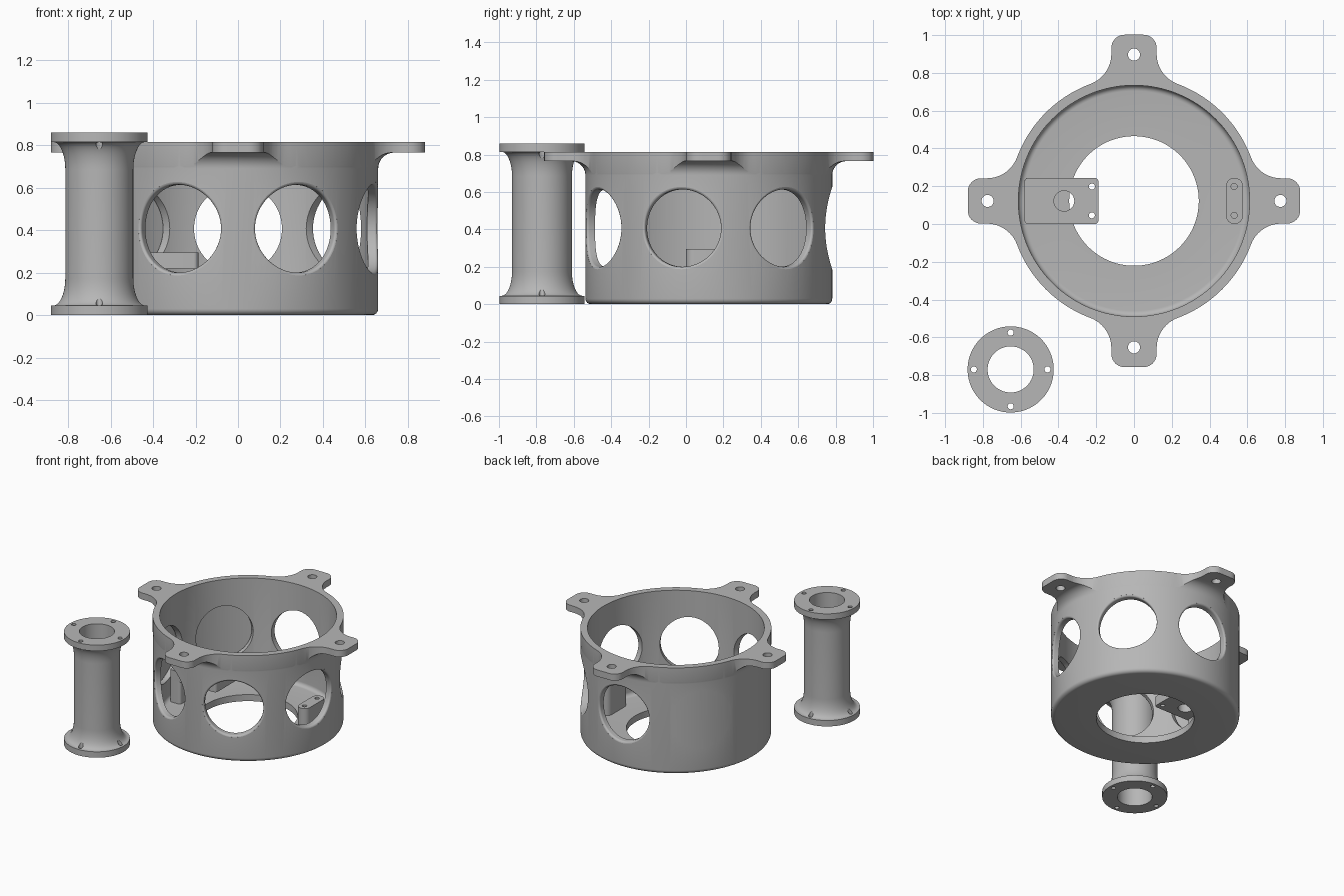
import bpy, bmesh, math
from math import sin, cos, pi, sqrt, radians

if "Cube" in bpy.data.objects:
    bpy.data.objects.remove(bpy.data.objects["Cube"])

CY = 0.122            # cup centre on y
SX, SY = -0.653, -0.77  # spool centre
TOP = 0.815           # cup rim height
R_OUT, R_IN = 0.66, 0.612

grey = bpy.data.materials.new("plain grey")
grey.diffuse_color = (0.47, 0.47, 0.47, 1)
grey.use_nodes = True
grey.node_tree.nodes["Principled BSDF"].inputs["Base Color"].default_value = grey.diffuse_color


def make(name, bm):
    bmesh.ops.recalc_face_normals(bm, faces=bm.faces)
    me = bpy.data.meshes.new(name)
    bm.to_mesh(me)
    bm.free()
    me.materials.append(grey)
    ob = bpy.data.objects.new(name, me)
    bpy.context.collection.objects.link(ob)
    return ob


def arc(cx, cy, r, a0, a1, n=8):
    return [(cx + r * cos(radians(a0 + (a1 - a0) * i / n)),
             cy + r * sin(radians(a0 + (a1 - a0) * i / n))) for i in range(n + 1)]


def bridge(bm, rings, closed):
    """Quads between consecutive vertex rings."""
    n = len(rings[0])
    pairs = list(zip(rings, rings[1:])) + ([(rings[-1], rings[0])] if closed else [])
    for a, b in pairs:
        for i in range(n):
            j = (i + 1) % n
            bm.faces.new((a[i], a[j], b[j], b[i]))


def lathe(name, profile, cx, cy, seg):
    """Revolve a closed (radius, z) profile."""
    bm = bmesh.new()
    rings = [[bm.verts.new((cx + r * cos(2 * pi * i / seg), cy + r * sin(2 * pi * i / seg), z))
              for i in range(seg)] for r, z in profile]
    bridge(bm, rings, True)
    return make(name, bm)


def prism(name, outline, z0, z1):
    bm = bmesh.new()
    rings = [[bm.verts.new((x, y, z)) for x, y in outline] for z in (z0, z1)]
    bridge(bm, rings, False)
    for ring in rings:
        bm.faces.new(ring)
    return make(name, bm)


def drills(name, spots, z0, z1):
    """One cutter mesh of upright cylinders; spots are (x, y, radius)."""
    bm = bmesh.new()
    for x, y, r in spots:
        rings = [[bm.verts.new((x + r * cos(2 * pi * i / 32), y + r * sin(2 * pi * i / 32), z))
                  for i in range(32)] for z in (z0, z1)]
        bridge(bm, rings, False)
        for ring in rings:
            bm.faces.new(ring)
    return make(name, bm)


def boolean(ob, cutter, op="DIFFERENCE"):
    mod = ob.modifiers.new(op, "BOOLEAN")
    mod.operation, mod.object, mod.solver = op, cutter, "EXACT"
    dg = bpy.context.evaluated_depsgraph_get()
    me = bpy.data.meshes.new_from_object(ob.evaluated_get(dg))
    ob.modifiers.clear()
    ob.data = me
    bpy.data.objects.remove(cutter)


def rounded_rect(x0, x1, y0, y1, r):
    return (arc(x1 - r, y0 + r, r, -90, 0) + arc(x1 - r, y1 - r, r, 0, 90)
            + arc(x0 + r, y1 - r, r, 90, 180) + arc(x0 + r, y0 + r, r, 180, 270))


# Cup body: floor with opening, rounded base, wall and flange with fillet beneath
profile = ([(0.343, 0.0)] + arc(R_OUT - 0.03, 0.03, 0.03, -90, 0, 6)
           + arc(R_OUT + 0.075, 0.69, 0.075, 180, 90, 10)
           + [(0.95, 0.765), (0.95, TOP), (R_IN, TOP)]
           + arc(R_IN - 0.03, 0.08, 0.03, 0, -90, 6) + [(0.343, 0.05)])
cup = lathe("cup_body", profile, 0, CY, 160)

# Plan outline trims the flange to four lugs with flared necks
half, reach, flare, corner = 0.12, 0.88, 0.17, 0.07
rp = R_OUT + 0.001
fx = half + flare
fy = sqrt((rp + flare) ** 2 - fx ** 2)
tang = math.degrees(math.atan2(fy, fx))
right = (arc(fx, fy, flare, tang + 180, 180, 12)
         + arc(half - corner, reach - corner, corner, 0, 90))
lug = right + [(-x, y) for x, y in reversed(right)]
rim = arc(0, 0, rp, 180 - tang, 90 + tang, 28)[1:-1]
outline = []
for k in range(4):
    a = k * pi / 2
    outline += [(x * cos(a) - y * sin(a), CY + x * sin(a) + y * cos(a)) for x, y in lug + rim]
boolean(cup, prism("lug_trim", outline, -0.1, 1.0), "INTERSECT")
boolean(cup, drills("lug_drills", [(0.775 * cos(k * pi / 2), CY + 0.775 * sin(k * pi / 2), 0.032)
                                   for k in range(4)], 0.6, 1.0))

# Seven round windows with softened outer edges
bm = bmesh.new()
hole, soft, zc, n = 0.207, 0.016, 0.407, 64
steps = [(hole, None)] + [(hole + soft * (1 - cos(radians(a))), soft * (1 - sin(radians(a))))
                          for a in (0, 16, 32, 48, 64, 80)]
steps.append((steps[-1][0], -0.1))
for k in range(7):
    ang = pi / 2 + k * 2 * pi / 7
    rings = []
    for r, sink in steps:
        ring = []
        for i in range(n):
            u, v = r * cos(2 * pi * i / n), r * sin(2 * pi * i / n)
            d = 0.5 if sink is None else sqrt(R_OUT ** 2 - u * u) - sink
            ring.append(bm.verts.new((d * cos(ang) - u * sin(ang),
                                      CY + d * sin(ang) + u * cos(ang), zc + v)))
        rings.append(ring)
    bridge(bm, rings, False)
    for end, d in ((rings[0], 0.5), (rings[-1], 0.78)):
        c = bm.verts.new((d * cos(ang), CY + d * sin(ang), zc))
        for i in range(n):
            bm.faces.new((end[i], end[(i + 1) % n], c))
boolean(cup, make("window_cutters", bm))

# Mounting posts on the floor: free post with screw holes, and one under the bracket
y0, y1, yl, yh = 0.0, 0.244, 0.046, 0.198
post = prism("drilled_post", rounded_rect(0.487, 0.577, y0, y1, 0.044), 0.045, 0.295)
boolean(post, drills("post_drills", [(0.53, yl, 0.016), (0.53, yh, 0.016)], 0.15, 0.4))
support = prism("bracket_post", rounded_rect(-0.58, -0.487, y0, y1, 0.02), 0.045, 0.221)

# Overhanging bracket plate
bracket = prism("bracket_plate", rounded_rect(-0.58, -0.187, y0, y1, 0.022), 0.22, 0.295)
boolean(bracket, drills("bracket_drills", [(-0.37, CY, 0.054), (-0.223, yl, 0.016),
                                           (-0.223, yh, 0.016)], 0.1, 0.4))

# Spool: tube with flared ends and drilled flanges
H, FR, TR, T = 0.86, 0.228, 0.16, 0.045
flare_r = [(TR + 0.057 * (1 - cos(t)), 0.175 - 0.13 * sin(t))
           for t in [i * pi / 20 for i in range(11)]]
lower = [(0.122, 0), (FR, 0), (FR, T)] + flare_r[::-1]
spool = lathe("spool", lower + [(r, H - z) for r, z in reversed(lower)], SX, SY, 96)
boolean(spool, drills("spool_drills", [(SX + 0.195 * cos(k * pi / 2), SY + 0.195 * sin(k * pi / 2), 0.016)
                                       for k in range(4)], -0.1, 1.0))

for ob in (cup, post, support, bracket, spool):
    ob.data.shade_smooth()
    ob.data.set_sharp_from_angle(angle=radians(30))
